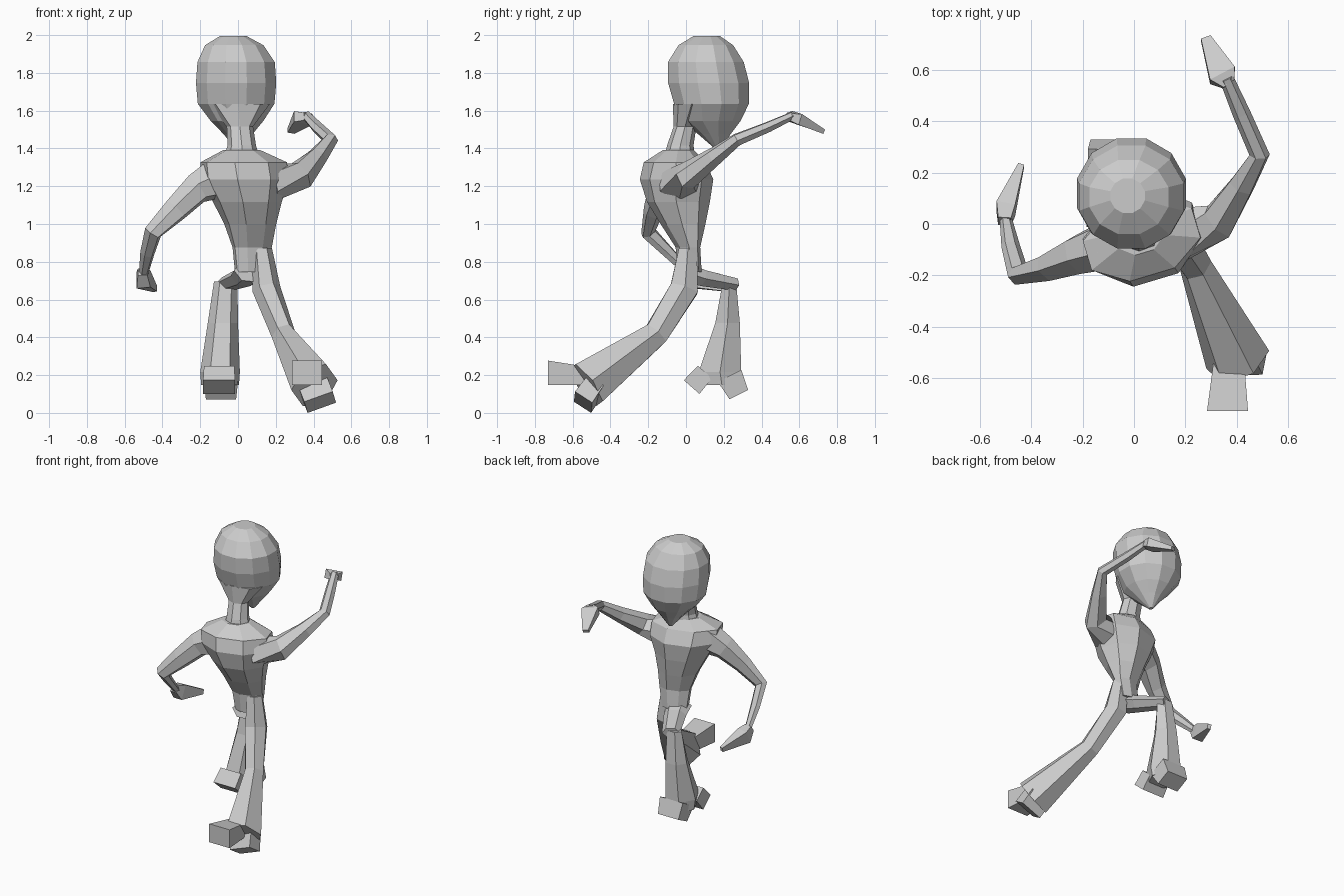
import bpy, bmesh, math
from mathutils import Vector


def loft(name, rings, n=6, side=(1, 0, 0), axis=None, turn=0):
    """Skin rings (x, y, z, half_width, half_depth) set square to the path, or to a fixed axis."""
    bm = bmesh.new()
    pts = [Vector(r[:3]) for r in rings]
    loops = []
    for i, r in enumerate(rings):
        if axis:
            t = Vector(axis).normalized()
        else:
            t = Vector((0, 0, 0))
            if i > 0:
                t += (pts[i] - pts[i - 1]).normalized()
            if i < len(pts) - 1:
                t += (pts[i + 1] - pts[i]).normalized()
            t.normalize()
        s = Vector(side)
        s = (s - t * s.dot(t)).normalized()
        u = t.cross(s)
        k = math.sqrt(2) if n == 4 else 1
        phase = math.radians(turn) + (math.pi / 4 if n == 4 else 0)
        ring = []
        for j in range(n):
            a = phase + 2 * math.pi * j / n
            ring.append(bm.verts.new(pts[i] + s * math.cos(a) * r[3] * k + u * math.sin(a) * r[4] * k))
        loops.append(ring)
    for a, b in zip(loops, loops[1:]):
        for j in range(n):
            bm.faces.new((a[j], a[(j + 1) % n], b[(j + 1) % n], b[j]))
    bm.faces.new(loops[0])
    bm.faces.new(loops[-1])
    bmesh.ops.recalc_face_normals(bm, faces=bm.faces)
    me = bpy.data.meshes.new(name)
    bm.to_mesh(me)
    bm.free()
    ob = bpy.data.objects.new(name, me)
    bpy.context.collection.objects.link(ob)
    return ob


UP = (0, 0, 1)

# Head: faces +y, tapers to a pointed chin
loft("head", [
    (0.0, 0.17, 1.40, 0.012, 0.015),
    (0.0, 0.15, 1.48, 0.08, 0.09),
    (-0.005, 0.13, 1.55, 0.145, 0.165),
    (-0.01, 0.135, 1.64, 0.21, 0.205),
    (-0.01, 0.12, 1.75, 0.22, 0.222),
    (-0.01, 0.105, 1.86, 0.212, 0.208),
    (-0.02, 0.105, 1.95, 0.16, 0.15),
    (-0.025, 0.11, 2.0, 0.07, 0.07)], n=12, axis=UP, turn=15)

# Neck
loft("neck", [
    (0.02, -0.035, 1.34, 0.10, 0.085),
    (0.02, -0.03, 1.42, 0.075, 0.07),
    (0.01, -0.005, 1.52, 0.07, 0.06),
    (0.0, 0.03, 1.64, 0.17, 0.10)], n=8, axis=UP)

# Torso: wide twisted shoulders narrowing to the waist, then the hips
loft("torso", [
    (0.07, 0.02, 0.75, 0.09, 0.06),
    (0.075, 0.01, 0.88, 0.11, 0.06),
    (0.065, -0.015, 1.0, 0.14, 0.115),
    (0.05, -0.04, 1.12, 0.185, 0.165),
    (0.035, -0.05, 1.24, 0.24, 0.19),
    (0.03, -0.06, 1.33, 0.24, 0.155),
    (0.02, -0.04, 1.395, 0.10, 0.08)], n=8, side=(1, 0.3, 0), axis=UP, turn=22.5)

# Raised arm, reaching forward
loft("raised_arm", [
    (0.17, -0.04, 1.22, 0.10, 0.12),
    (0.33, 0.01, 1.26, 0.085, 0.07),
    (0.42, 0.15, 1.36, 0.055, 0.05),
    (0.49, 0.27, 1.45, 0.04, 0.035),
    (0.42, 0.43, 1.515, 0.035, 0.03),
    (0.36, 0.57, 1.58, 0.028, 0.022)], side=(1, 0.3, 0))
loft("raised_hand", [
    (0.37, 0.545, 1.57, 0.025, 0.02),
    (0.345, 0.58, 1.565, 0.055, 0.03),
    (0.28, 0.725, 1.495, 0.02, 0.012)], n=4)

# Lowered arm, swung back at the elbow
loft("lowered_arm", [
    (-0.10, -0.08, 1.25, 0.10, 0.12),
    (-0.22, -0.12, 1.19, 0.08, 0.085),
    (-0.33, -0.17, 1.08, 0.055, 0.07),
    (-0.45, -0.20, 0.96, 0.04, 0.05),
    (-0.48, -0.09, 0.85, 0.03, 0.04),
    (-0.50, 0.02, 0.74, 0.022, 0.025)], side=(0.3, 1, 0))
loft("lowered_hand", [
    (-0.505, 0.01, 0.75, 0.025, 0.025),
    (-0.50, 0.06, 0.71, 0.037, 0.05),
    (-0.44, 0.23, 0.66, 0.012, 0.016)], n=4)

# Trailing leg, flared at the hem
loft("trailing_leg", [
    (0.125, 0.01, 0.87, 0.055, 0.055),
    (0.15, -0.01, 0.66, 0.075, 0.085),
    (0.24, -0.16, 0.42, 0.065, 0.075),
    (0.405, -0.53, 0.15, 0.13, 0.14)])
loft("trailing_shoe_heel", [
    (0.37, -0.54, 0.20, 0.06, 0.05),
    (0.365, -0.73, 0.215, 0.08, 0.065)], n=4, axis=(0, -1, 0))
loft("trailing_shoe_toe", [
    (0.40, -0.48, 0.15, 0.08, 0.05),
    (0.435, -0.545, 0.06, 0.08, 0.055)], n=4, side=(1, 0, 0.3))

# Leading leg, thigh level and shin upright
loft("leading_thigh", [
    (0.06, -0.01, 0.75, 0.085, 0.06),
    (0.03, 0.08, 0.72, 0.075, 0.05),
    (-0.06, 0.255, 0.685, 0.06, 0.038)])
loft("leading_shin", [
    (-0.065, 0.23, 0.70, 0.062, 0.04),
    (-0.08, 0.22, 0.48, 0.08, 0.075),
    (-0.095, 0.18, 0.22, 0.105, 0.13),
    (-0.095, 0.19, 0.15, 0.10, 0.12)], axis=UP)
loft("leading_shoe_heel", [
    (-0.10, 0.10, 0.22, 0.08, 0.05),
    (-0.10, 0.03, 0.14, 0.085, 0.055)], n=4)
loft("leading_shoe_toe", [
    (-0.09, 0.23, 0.20, 0.09, 0.07),
    (-0.09, 0.28, 0.10, 0.08, 0.055)], n=4)

# Rest the whole figure on the ground
bpy.context.view_layer.update()
low = min(v.co.z for o in bpy.context.collection.objects for v in o.data.vertices)
for o in bpy.context.collection.objects:
    for v in o.data.vertices:
        v.co.z -= low
